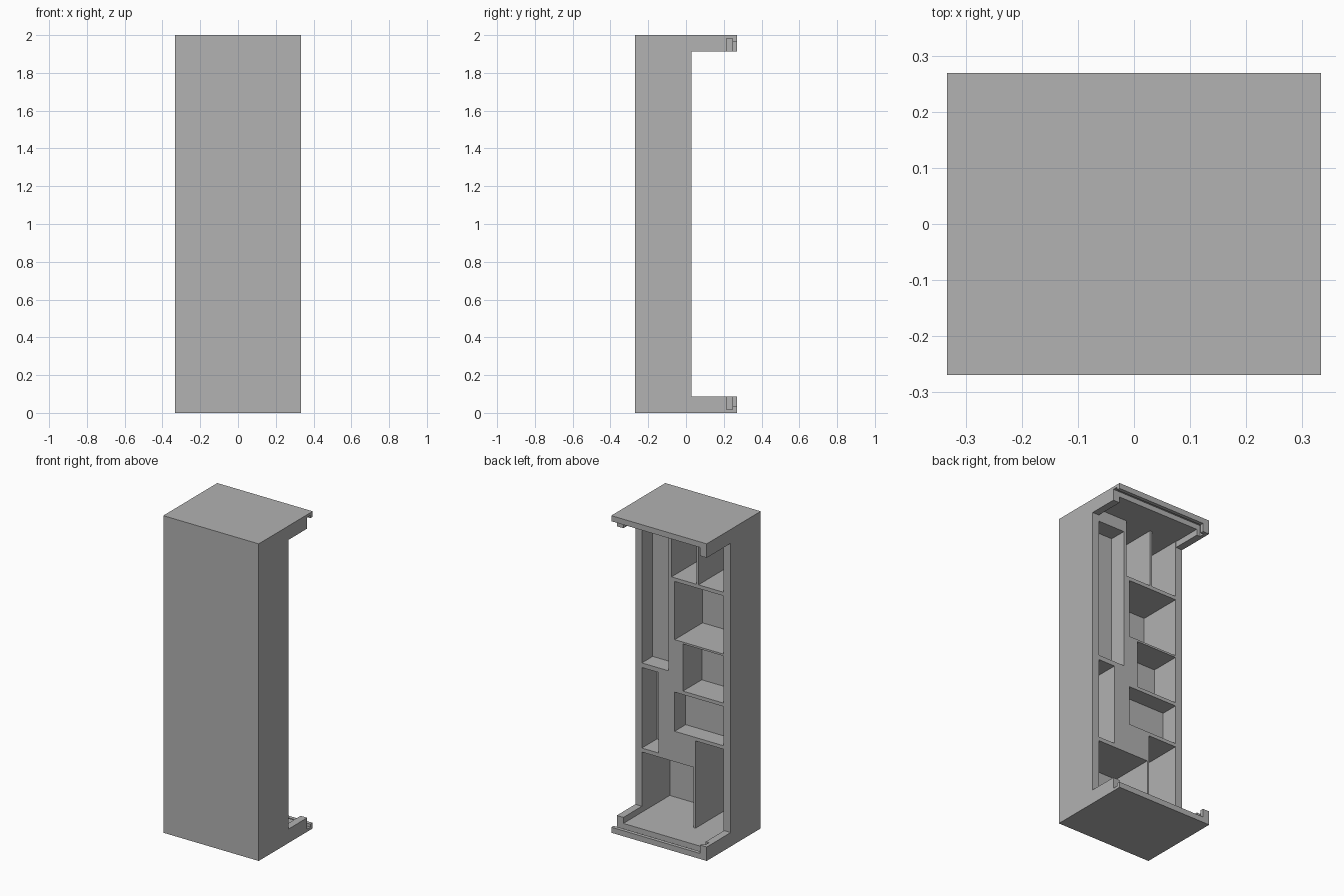
import bpy
import bmesh

if "Cube" in bpy.data.objects:
    bpy.data.objects.remove(bpy.data.objects["Cube"], do_unlink=True)

grey = bpy.data.materials.new("plain_grey")
grey.use_nodes = True
GREY = (0.445, 0.445, 0.445, 1)
grey.diffuse_color = GREY
grey.node_tree.nodes["Principled BSDF"].inputs["Base Color"].default_value = GREY

W, D, H = 0.333, 0.269, 2.0      # half width, half depth, height
BACK = 0.03                      # rear plane of the main block
LEDGE = 0.088                    # height of each ledge
WALL = 0.05                      # ledge floor thickness
SIDE = 0.287                     # inner side of the ledge walls


def new_object(name, bm):
    bmesh.ops.recalc_face_normals(bm, faces=bm.faces)
    mesh = bpy.data.meshes.new(name)
    bm.to_mesh(mesh)
    bm.free()
    mesh.materials.append(grey)
    obj = bpy.data.objects.new(name, mesh)
    bpy.context.scene.collection.objects.link(obj)
    return obj


def add_box(bm, x0, x1, y0, y1, z0, z1):
    verts = bmesh.ops.create_cube(bm, size=1)["verts"]
    for v in verts:
        v.co.x = x1 if v.co.x > 0 else x0
        v.co.y = y1 if v.co.y > 0 else y0
        v.co.z = z1 if v.co.z > 0 else z0


def cut(target, name, boxes):
    bm = bmesh.new()
    for box in boxes:
        add_box(bm, *box)
    cutter = new_object(name, bm)
    cutter.hide_render = True
    mod = target.modifiers.new(name, "BOOLEAN")
    mod.operation = "DIFFERENCE"
    mod.solver = "EXACT"
    mod.object = cutter
    bpy.context.view_layer.objects.active = target
    bpy.ops.object.modifier_apply(modifier=name)
    bpy.data.objects.remove(cutter, do_unlink=True)


# C-shaped side profile swept across the width
profile = [(-D, 0), (D, 0), (D, LEDGE), (BACK, LEDGE),
           (BACK, H - LEDGE), (D, H - LEDGE), (D, H), (-D, H)]
bm = bmesh.new()
face = bm.faces.new([bm.verts.new((-W, y, z)) for y, z in profile])
sweep = bmesh.ops.extrude_face_region(bm, geom=[face])["geom"]
bmesh.ops.translate(bm, vec=(2 * W, 0, 0),
                    verts=[v for v in sweep if isinstance(v, bmesh.types.BMVert)])
cabinet = new_object("cabinet_body", bm)

# Recessed trays inside both ledges
cut(cabinet, "tray_cutter", [(-SIDE, SIDE, BACK, 0.214, WALL, H - WALL)])

# Sliding door tracks, open on one side, and the low lip behind them
cut(cabinet, "track_cutter", [(-0.31, 0.4, 0.214, 0.246, 0.017, H - 0.017)])
cut(cabinet, "lip_cutter", [(-SIDE, 0.4, 0.246, 0.3, 0.035, H - 0.035)])

# Compartments: x range, z range, depth
L, R = 0.287, -0.284
DEEP = 0.278
compartments = [
    (0.10, L, 0.992, 1.873, 0.108),
    (0.17, L, 0.455, 0.963, 0.15),
    (-0.074, L, WALL, 0.43, DEEP),
    (R, -0.088, WALL, 0.60, DEEP),
    (R, 0.058, 0.622, 0.869, 0.11),
    (R, 0.0, 0.891, 1.188, 0.187),
    (R, 0.058, 1.20, 1.567, DEEP),
    (-0.094, 0.08, 1.59, H - WALL, DEEP),
    (R, -0.108, 1.59, H - WALL, DEEP),
]
cut(cabinet, "compartment_cutter",
    [(x0, x1, BACK - depth, BACK + 0.02, z0, z1)
     for x0, x1, z0, z1, depth in compartments])
